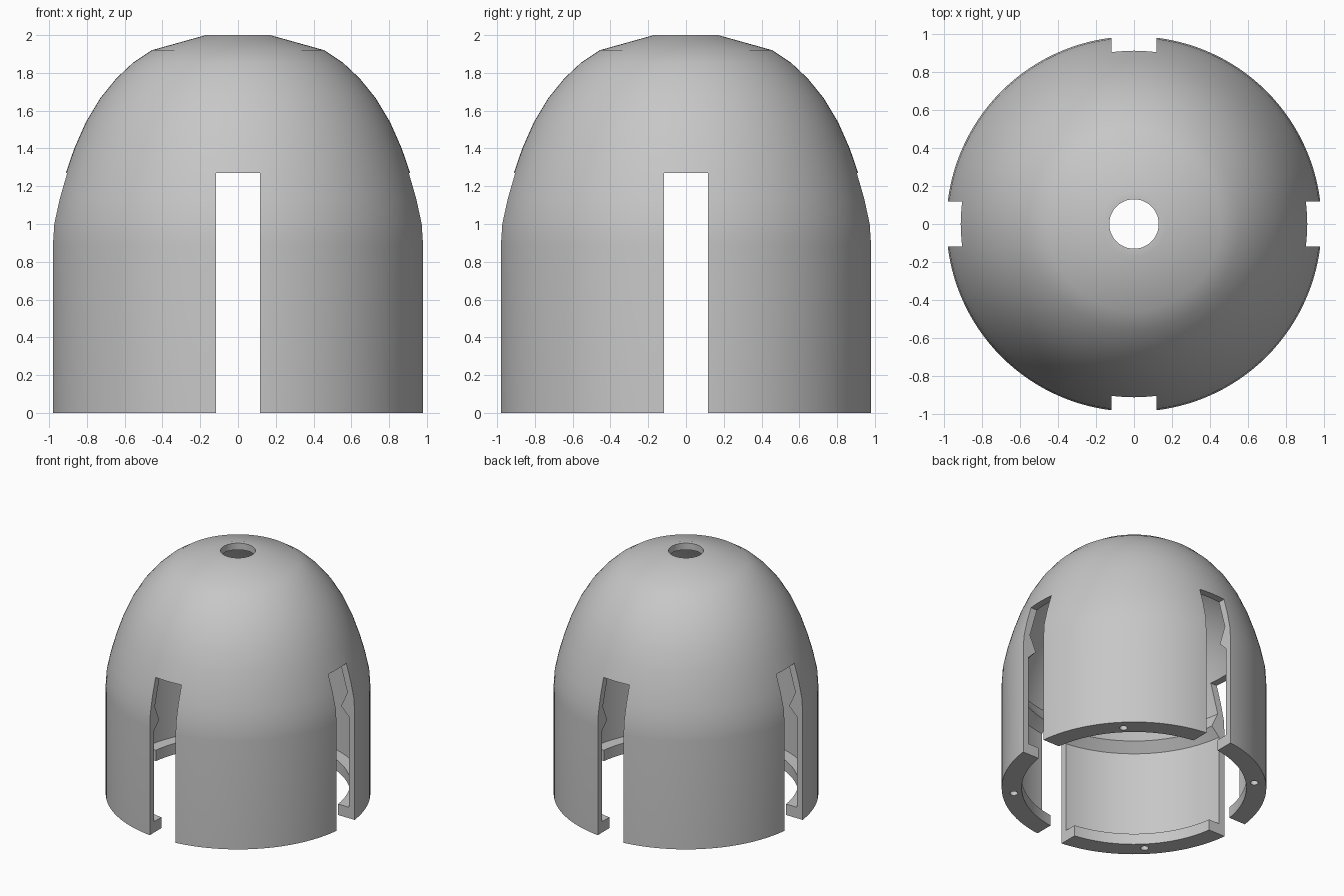
import bpy
import bmesh
import math
from mathutils import Matrix, Vector

default = bpy.data.objects.get("Cube")
if default:
    bpy.data.objects.remove(default, do_unlink=True)

SEGMENTS = 128
SLOT_WIDTH = 0.235
SLOT_TOP = 1.27
WALL = 0.055

grey = bpy.data.materials.new("light_grey")
grey.use_nodes = True
colour = (0.57, 0.57, 0.57, 1)
grey.diffuse_color = colour
grey.node_tree.nodes["Principled BSDF"].inputs["Base Color"].default_value = colour


def make_object(name, bm):
    bmesh.ops.recalc_face_normals(bm, faces=bm.faces)
    mesh = bpy.data.meshes.new(name)
    bm.to_mesh(mesh)
    bm.free()
    mesh.materials.append(grey)
    obj = bpy.data.objects.new(name, mesh)
    bpy.context.collection.objects.link(obj)
    return obj


def revolve(name, profile):
    """Turn a closed (radius, height) profile around the z axis."""
    bm = bmesh.new()
    verts = [bm.verts.new((r, 0, z)) for r, z in profile]
    edges = [bm.edges.new((v, verts[i - 1])) for i, v in enumerate(verts)]
    bmesh.ops.spin(bm, geom=verts + edges, cent=(0, 0, 0), axis=(0, 0, 1),
                   angle=math.tau, steps=SEGMENTS)
    bmesh.ops.remove_doubles(bm, verts=bm.verts, dist=0.0005)
    return make_object(name, bm)


def cut(target, cutter):
    mod = target.modifiers.new("cut", "BOOLEAN")
    mod.operation = "DIFFERENCE"
    mod.solver = "EXACT"
    mod.object = cutter
    bpy.context.view_layer.objects.active = target
    bpy.ops.object.modifier_apply(modifier=mod.name)
    bpy.data.objects.remove(cutter, do_unlink=True)


# Domed outer skin, from the spring line up to the faceted crown
dome = [(0.987, 0.89), (0.98, 1.0), (0.952, 1.13), (0.915, 1.26), (0.867, 1.4),
        (0.805, 1.54), (0.73, 1.665), (0.645, 1.77), (0.555, 1.855), (0.457, 1.92)]
outer = [(0.987, 0)] + dome + [(0.17, 2.0), (0.13, 2.0)]

# Inner skin: dome offset inwards, snap ridge, straight wall and bottom flange
inner = [(0.13, 2 - WALL), (0.16, 2 - WALL)]
for i in range(len(dome) - 1, 2, -1):
    before = Vector(dome[i - 1])
    after = Vector(dome[min(i + 1, len(dome) - 1)])
    along = (after - before).normalized()
    inner.append(tuple(Vector(dome[i]) + WALL * Vector((-along.y, along.x))))
inner += [(0.922, 1.03), (0.865, 0.905), (0.935, 0.835),
          (0.935, 0.09), (0.838, 0.09), (0.838, 0)]

shell = revolve("dome_shell", outer + inner)

# Four upright slots, cut by two crossing bars
for turn in range(2):
    bm = bmesh.new()
    bmesh.ops.create_cube(bm, size=1)
    bmesh.ops.scale(bm, vec=(3, SLOT_WIDTH, SLOT_TOP + 0.2), verts=bm.verts)
    bmesh.ops.translate(bm, vec=(0, 0, SLOT_TOP / 2 - 0.1), verts=bm.verts)
    bmesh.ops.rotate(bm, cent=(0, 0, 0), verts=bm.verts,
                     matrix=Matrix.Rotation(turn * math.pi / 2, 3, "Z"))
    cut(shell, make_object("slot_cutter", bm))

# One screw hole through the flange of each leg
for leg in range(4):
    angle = math.pi / 4 + leg * math.pi / 2
    bm = bmesh.new()
    bmesh.ops.create_cone(bm, cap_ends=True, segments=24, radius1=0.03,
                          radius2=0.03, depth=0.3)
    bmesh.ops.translate(bm, verts=bm.verts,
                        vec=(0.9 * math.cos(angle), 0.9 * math.sin(angle), 0))
    cut(shell, make_object("screw_hole_cutter", bm))

# Smooth curved skin with crisp cut edges
bpy.ops.object.select_all(action="DESELECT")
shell.select_set(True)
bpy.context.view_layer.objects.active = shell
bpy.ops.object.shade_smooth_by_angle(angle=math.radians(30))
